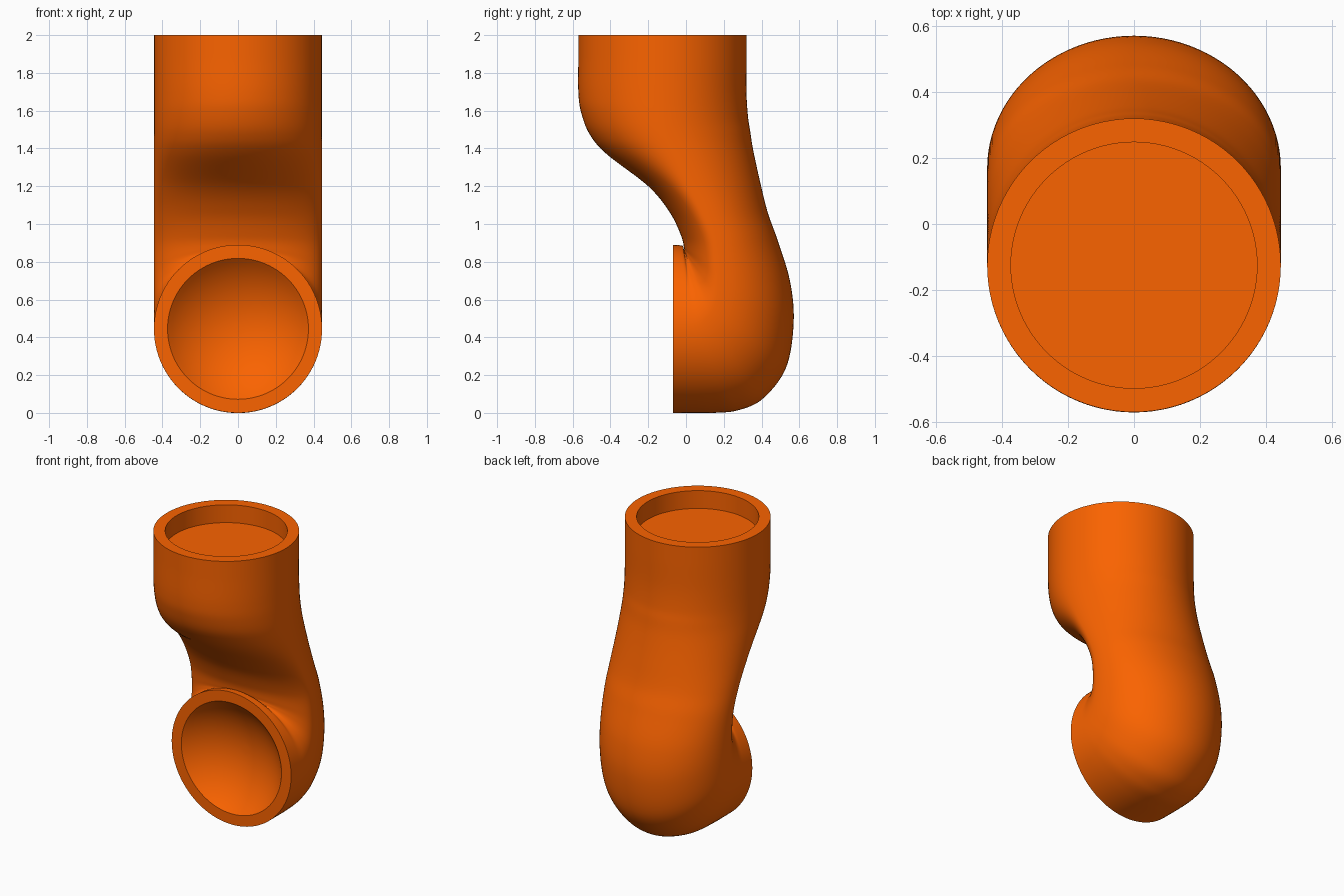
import bpy, bmesh, math
from mathutils import Vector

if "Cube" in bpy.data.objects:
    bpy.data.objects.remove(bpy.data.objects["Cube"])

RADIUS, BORE = 0.445, 0.373
SEG, STEPS = 96, 8
BOWL_DEPTH, SOCKET_Z = 0.155, 1.88

# Cross-sections down the pipe: (y, z) of front edge, widest point, back edge
SECTIONS = [
    (-.57, 2, -.125, 2, .32, 2),
    (-.57, 1.88, -.125, 1.88, .32, 1.88),
    (-.57, 1.70, -.125, 1.70, .32, 1.70),
    (-.555, 1.59, -.123, 1.58, .328, 1.57),
    (-.51, 1.475, -.11, 1.48, .34, 1.49),
    (-.42, 1.37, -.075, 1.38, .356, 1.39),
    (-.20, 1.20, .01, 1.20, .393, 1.22),
    (-.085, 1.06, .09, 1.05, .433, 1.06),
    (-.025, .935, .15, .90, .483, .92),
    (-.01, .87, .17, .74, .55, .70),
    (-.01, .86, .165, .62, .57, .48),
    (-.01, .86, .14, .54, .53, .24),
    (-.01, .865, .10, .49, .41, .078),
    (-.013, .87, .06, .46, .28, .015),
    (-.02, .885, .01, .447, .14, 0),
    (-.07, .89, -.07, .445, -.07, 0),
]


def smooth_sections(keys):
    """Catmull-Rom interpolation between the key sections."""
    keys = [Vector(k) for k in keys]
    out = []
    for i in range(len(keys) - 1):
        a, b, c = keys[max(i - 1, 0)], keys[i], keys[i + 1]
        d = keys[min(i + 2, len(keys) - 1)]
        for s in range(STEPS):
            t = s / STEPS
            out.append(0.5 * (2 * b + (c - a) * t + (2 * a - 5 * b + 4 * c - d) * t * t
                              + (3 * b - a - 3 * c + d) * t ** 3))
    return out + [keys[-1]]


def ring(bm, sec, radius, push=0):
    """Loop of vertices for one section; push moves it back along y."""
    fy, fz, cy, cz, by, bz = sec
    k = radius / RADIUS
    verts = []
    for i in range(SEG):
        a = 2 * math.pi * i / SEG
        c = math.cos(a)
        ey, ez = (by, bz) if c > 0 else (fy, fz)
        w = abs(c) * k
        verts.append(bm.verts.new((radius * math.sin(a), cy + (ey - cy) * w + push,
                                   max(0, cz + (ez - cz) * w))))
    return verts


orange = bpy.data.materials.new("orange")
orange.diffuse_color = (0.96, 0.125, 0.0, 1)
orange.use_nodes = True
orange.node_tree.nodes["Principled BSDF"].inputs["Base Color"].default_value = orange.diffuse_color

bm = bmesh.new()
# Flat-bottomed socket in the top, then the outer skin
rings = [ring(bm, SECTIONS[1], BORE), ring(bm, SECTIONS[0], BORE)]
rings += [ring(bm, s, RADIUS) for s in smooth_sections(SECTIONS)]
# Rounded bowl in the front opening
ball = (BORE ** 2 + BOWL_DEPTH ** 2) / (2 * BOWL_DEPTH)
for i in range(16):
    r = BORE * (1 - i / 16)
    rings.append(ring(bm, SECTIONS[-1], r,
                      math.sqrt(ball ** 2 - r ** 2) - (ball - BOWL_DEPTH)))
for r1, r2 in zip(rings, rings[1:]):
    for i in range(SEG):
        j = (i + 1) % SEG
        bm.faces.new((r1[i], r1[j], r2[j], r2[i]))
bm.faces.new(rings[0])
bm.faces.new(rings[-1])
bmesh.ops.recalc_face_normals(bm, faces=bm.faces)

me = bpy.data.meshes.new("bent_pipe")
bm.to_mesh(me)
bm.free()
me.materials.append(orange)
pipe = bpy.data.objects.new("bent_pipe", me)
bpy.context.collection.objects.link(pipe)
pipe.select_set(True)
bpy.context.view_layer.objects.active = pipe
bpy.ops.object.shade_smooth_by_angle(angle=math.radians(35))
